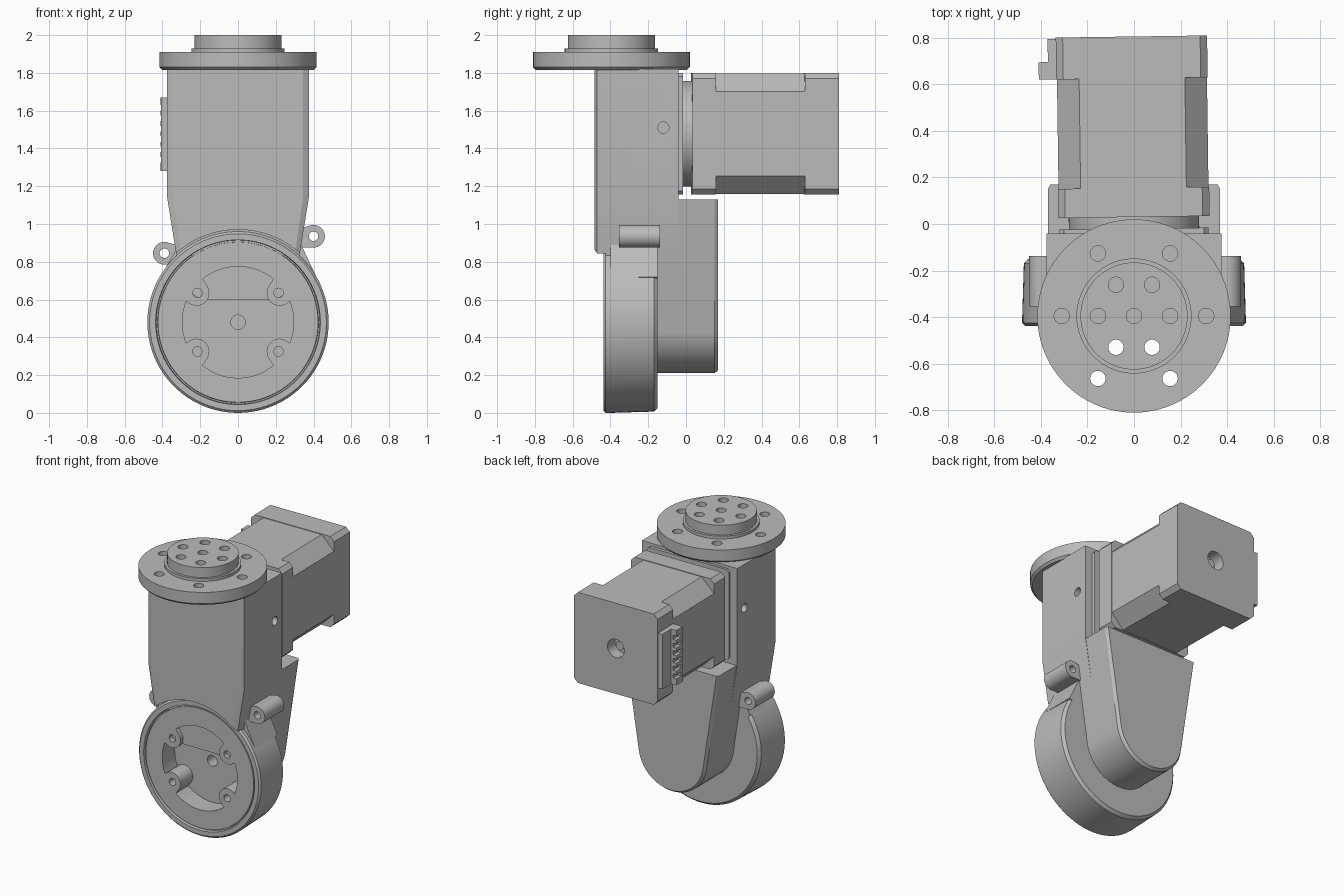
import bpy, bmesh, math
from mathutils import Matrix, Vector

start = bpy.data.objects.get("Cube")
if start:
    bpy.data.objects.remove(start, do_unlink=True)

grey = bpy.data.materials.new("machined grey")
grey.use_nodes = True
colour = (0.5, 0.5, 0.5, 1)
grey.diffuse_color = colour
grey.node_tree.nodes["Principled BSDF"].inputs["Base Color"].default_value = colour

AXLE_Z = 0.48       # drum centre height
FLANGE_Y = -0.395   # output flange centre


def finish(name, bm):
    bmesh.ops.recalc_face_normals(bm, faces=bm.faces)
    mesh = bpy.data.meshes.new(name)
    bm.to_mesh(mesh)
    bm.free()
    mesh.materials.append(grey)
    ob = bpy.data.objects.new(name, mesh)
    bpy.context.collection.objects.link(ob)
    return ob


def circle(x, z, r, n=32):
    return [(x + r * math.cos(math.tau * i / n), z + r * math.sin(math.tau * i / n)) for i in range(n)]


def loft(name, *sections):
    """Convex solid through (outline in x/z, y) sections."""
    bm = bmesh.new()
    for outline, y in sections:
        for x, z in outline:
            bm.verts.new((x, y, z))
    res = bmesh.ops.convex_hull(bm, input=bm.verts)
    loose = [v for v in bm.verts if not v.link_faces]
    bmesh.ops.delete(bm, geom=loose, context='VERTS')
    bmesh.ops.dissolve_limit(bm, angle_limit=0.01, verts=bm.verts, edges=bm.edges)
    return finish(name, bm)


def prism(name, outline, y0, y1):
    return loft(name, (outline, y0), (outline, y1))


def lathe(name, profile, centre, axis, steps=96):
    """Spin (radius, position along axis) points around an axis."""
    bm = bmesh.new()
    axis = Vector(axis)
    side = axis.orthogonal().normalized()
    centre = Vector(centre)
    vs = [bm.verts.new(centre + side * r + axis * h) for r, h in profile]
    es = [bm.edges.new(p) for p in zip(vs, vs[1:])]
    bmesh.ops.spin(bm, geom=vs + es, cent=centre, axis=axis, angle=math.tau, steps=steps)
    bmesh.ops.remove_doubles(bm, verts=bm.verts, dist=0.0001)
    return finish(name, bm)


def rod(name, r, a, b, centre, axis, steps=24):
    return lathe(name, [(0, a), (r, a), (r, b), (0, b)], centre, axis, steps)


def box(name, lo, hi):
    return prism(name, [(x, z) for x in (lo[0], hi[0]) for z in (lo[2], hi[2])], lo[1], hi[1])


def cut(target, cutter, keep=False):
    mod = target.modifiers.new("cut", 'BOOLEAN')
    mod.operation, mod.solver, mod.object = 'DIFFERENCE', 'EXACT', cutter
    bpy.context.view_layer.objects.active = target
    bpy.ops.object.modifier_apply(modifier=mod.name)
    if not keep:
        bpy.data.objects.remove(cutter, do_unlink=True)


def square(half_x, z0, z1, c):
    """Rectangle outline with chamfered corners."""
    return [p for sx in (-1, 1) for z, d in ((z0, c), (z1, -c))
            for p in ((sx * (half_x - c), z), (sx * half_x, z + d))]


X, Y, Z = (1, 0, 0), (0, 1, 0), (0, 0, 1)

# Upright housing with chamfered front and an arch over the drum
half = [(0.375, 1.82), (0.375, 1.14), (0.325, 0.83)]
outline = [(s * x, z) for s in (-1, 1) for x, z in half]
inset = [(x * 0.92, z) for x, z in outline]
housing = loft("upright_housing", (inset, -0.485), (outline, -0.47), (outline, -0.04))
cut(housing, rod("arch_cutter", 0.49, -0.6, -0.425, (0, 0, AXLE_Z), Y, 96))
for s in (-1, 1):
    cut(housing, rod("side_hole", 0.03, 0.3, 0.5, (0, -0.12, 1.51), (s, 0, 0)))

# Rear arm, tapering to a round lower end
top = [(-0.37, 1.13), (0.37, 1.13)]
arm = loft("rear_arm",
           (circle(0, AXLE_Z, 0.27, 64) + top, -0.2),
           (circle(0, AXLE_Z, 0.27, 64) + top, 0.15),
           (circle(0, AXLE_Z, 0.255, 64) + [(x * 0.97, z) for x, z in top], 0.17))

# Drum with grooved front face and lobed pocket
drum = lathe("drum", [(0, -0.15), (0.455, -0.15), (0.473, -0.17), (0.48, -0.4),
                      (0.48, -0.425), (0.468, -0.437), (0.436, -0.437), (0.433, -0.415),
                      (0.426, -0.415), (0.424, -0.43), (0, -0.43)], (0, 0, AXLE_Z), Y)
pocket = rod("pocket_cutter", 0.295, -0.5, -0.29, (0, 0, AXLE_Z), Y, 64)
corners = [(sx, sz) for sx in (-1, 1) for sz in (-1, 1)]
for sx, sz in corners:
    lobe = circle(sx * 0.22, AXLE_Z + sz * 0.155, 0.068) + circle(sx * 0.36, AXLE_Z + sz * 0.3, 0.1)
    cut(pocket, prism("lobe_cutter", lobe, -0.6, -0.2))
cut(drum, pocket)
for sx, sz in corners:
    cut(drum, rod("screw_hole", 0.025, -0.5, -0.3, (sx * 0.215, 0, AXLE_Z + sz * 0.155), Y))
cut(drum, rod("axle_hole", 0.038, -0.5, -0.2, (0, 0, AXLE_Z), Y))

# Shoulder blending the drum into the upright
prism("drum_shoulder", [(0.33, 0.9), (0.415, 0.72), (0.2, 0.6), (-0.2, 0.6),
                        (-0.4, 0.74), (-0.33, 0.86)], -0.4, -0.15)

# Side lugs with bolt holes
for name, x, z in (("left_lug", 0.4, 0.935), ("right_lug", -0.39, 0.845)):
    s = 1 if x > 0 else -1
    lug = prism(name, circle(x, z, 0.06) + [(s * 0.28, z + 0.03), (s * 0.28, z - 0.06)], -0.355, -0.138)
    cut(lug, rod("lug_hole", 0.025, -0.5, 0, (x, 0, z), Y))

# Output flange and hub with bolt circles
flange = lathe("output_flange", [(0, 1.815), (0.4, 1.815), (0.415, 1.83), (0.415, 1.91),
                                 (0.247, 1.91), (0.247, 1.93), (0.23, 1.93), (0.23, 2.0),
                                 (0, 2.0)], (0, FLANGE_Y, 0), Z)
spots = [(0, 0)] + [(r, math.tau * i / 6) for r in (0.155, 0.31) for i in range(6)]
for r, a in spots:
    hole = rod("bolt_hole", 0.033, 1.7, 2.1,
               (r * math.cos(a), FLANGE_Y + r * math.sin(a), 0), Z)
    cut(flange, hole, keep=True)
    cut(housing, hole)

# Motor: mounting plate, pilot, end caps, chamfered core, rear shaft hole
Z0, Z1, MID = 1.155, 1.8, 1.478
motor = [
    prism("motor_mount_plate", square(0.32, Z0, Z1, 0.02), -0.05, -0.02),
    rod("motor_pilot", 0.28, -0.03, 0.05, (0, 0, MID), Y, 64),
    prism("motor_front_cap", square(0.325, Z0, Z1, 0.03), 0.03, 0.155),
    prism("motor_core", square(0.322, Z0 + 0.004, Z1 - 0.004, 0.095), 0.15, 0.63),
]
rear = prism("motor_rear_cap", square(0.325, Z0, Z1, 0.03), 0.625, 0.805)
cut(rear, rod("shaft_hole", 0.065, 0.72, 0.9, (0, 0, MID), Y, 32))
motor += [rear, rod("motor_shaft", 0.03, 0.7, 0.76, (0, 0, MID), Y),
          box("connector_base", (-0.36, 0.625, 1.28), (-0.3, 0.8, 1.67))]

# Cable connector with a row of slots
socket = box("cable_connector", (-0.4, 0.625, 1.28), (-0.34, 0.7, 1.67))
for i in range(6):
    z = 1.325 + i * 0.055
    cut(socket, box("slot_cutter", (-0.45, 0.645, z), (-0.375, 0.72, z + 0.03)))
motor.append(socket)
for ob in motor:
    ob.data.transform(Matrix.Rotation(math.radians(0.8), 4, 'Z'))

# Smooth the round surfaces while keeping edges crisp
bpy.ops.object.select_all(action='DESELECT')
for ob in bpy.context.scene.objects:
    if ob.type == 'MESH' and grey.name in ob.data.materials:
        ob.select_set(True)
        bpy.context.view_layer.objects.active = ob
bpy.ops.object.shade_smooth_by_angle(angle=math.radians(25))
